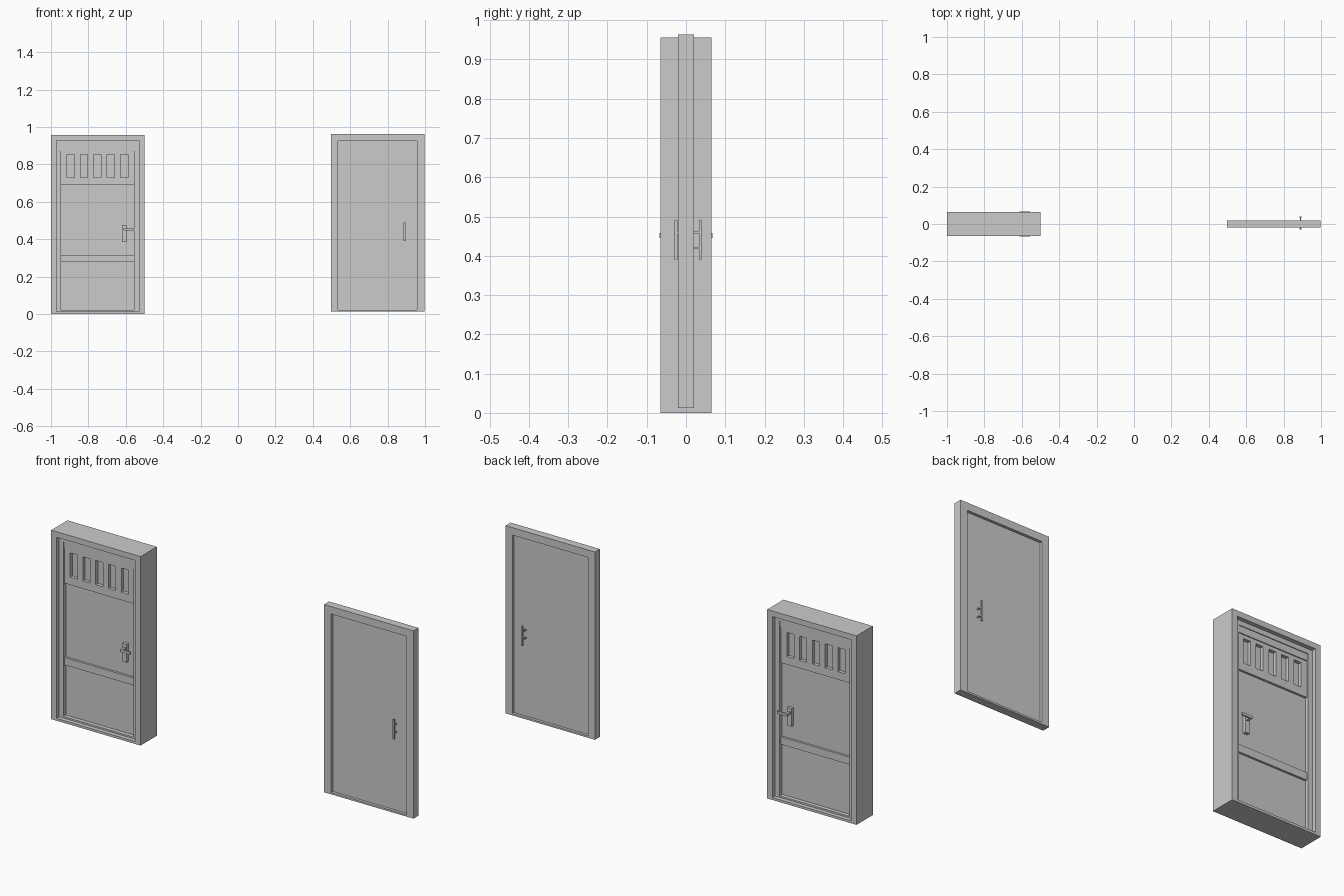
import bpy, bmesh
from mathutils import Matrix, Vector

if "Cube" in bpy.data.objects:
    bpy.data.objects.remove(bpy.data.objects["Cube"])


def add_box(bm, x, y, z):
    """Box from (min, max) ranges on each axis."""
    size = Vector((x[1] - x[0], y[1] - y[0], z[1] - z[0]))
    mid = Vector((sum(x) / 2, sum(y) / 2, sum(z) / 2))
    m = Matrix.Translation(mid) @ Matrix.Diagonal((*size, 1))
    bmesh.ops.create_cube(bm, size=1, matrix=m)


def finish(name, bm):
    bmesh.ops.recalc_face_normals(bm, faces=bm.faces)
    me = bpy.data.meshes.new(name)
    bm.to_mesh(me)
    bm.free()
    ob = bpy.data.objects.new(name, me)
    bpy.context.collection.objects.link(ob)
    return ob


def boxes(name, *parts):
    bm = bmesh.new()
    for p in parts:
        add_box(bm, *p)
    return finish(name, bm)


def ring(name, outer, inner, y):
    """Rectangular frame; outer and inner are (x0, x1, z0, z1)."""
    bm = bmesh.new()

    def loop(r, yy):
        return [bm.verts.new((r[i], yy, r[j])) for i, j in ((0, 2), (1, 2), (1, 3), (0, 3))]
    loops = [loop(outer, y[0]), loop(inner, y[0]), loop(inner, y[1]), loop(outer, y[1])]
    for k in range(4):
        a, b = loops[k], loops[(k + 1) % 4]
        for i in range(4):
            j = (i + 1) % 4
            bm.faces.new((a[i], a[j], b[j], b[i]))
    return finish(name, bm)


# Panelled door: outer casing and stepped stop
casing = (-0.97, -0.53, 0.012, 0.928)
stop = (-0.947, -0.555, 0.02, 0.904)
ring("panel_door_casing", (-1.0, -0.5, 0.0, 0.956), casing, (-0.065, 0.065))
ring("panel_door_stop", casing, stop, (-0.044, 0.044))

# Recessed lower panels and thin pane behind the slots
X = (stop[0], stop[1])
boxes("lower_panels", (X, (-0.024, 0.024), (0.02, 0.70)))
boxes("slot_pane", (X, (-0.018, 0.018), (0.70, 0.904)))

# Raised rails, upper one with five slots
R = (-0.035, 0.035)
boxes("middle_rail", (X, R, (0.277, 0.315)))
edges = [X[0]]
for i in range(5):
    c = -0.895 + i * 0.0716
    edges += [c - 0.02, c + 0.02]
edges.append(X[1])
mullions = [((edges[i], edges[i + 1]), R, (0.73, 0.852)) for i in range(0, 12, 2)]
boxes("slotted_rail", (X, R, (0.69, 0.73)), (X, R, (0.852, 0.87)), *mullions)
boxes("top_rail", (X, (-0.04, 0.04), (0.87, 0.904)))

# Lever handles on both faces
for s, side in ((-1, "front"), (1, "back")):
    def ys(a, b):
        return tuple(sorted((s * a, s * b)))
    boxes("lever_handle_" + side,
          ((-0.619, -0.595), ys(0.024, 0.040), (0.385, 0.476)),
          ((-0.612, -0.600), ys(0.040, 0.062), (0.445, 0.458)),
          ((-0.612, -0.557), ys(0.060, 0.068), (0.445, 0.458)))

# Plain door: slim frame and single pane
pane = (0.535, 0.958, 0.022, 0.925)
ring("plain_door_frame", (0.496, 0.996, 0.013, 0.963), pane, (-0.02, 0.02))
boxes("plain_door_pane", ((pane[0], pane[1]), (-0.006, 0.006), (pane[2], pane[3])))

# Pull handle: bar each side joined by two standoffs
boxes("pull_bars", *[((0.886, 0.895), y, (0.39, 0.49)) for y in ((-0.030, -0.022), (0.033, 0.041))])
boxes("pull_standoffs", *[((0.888, 0.893), (-0.024, 0.035), (z - 0.003, z + 0.003)) for z in (0.42, 0.46)])
